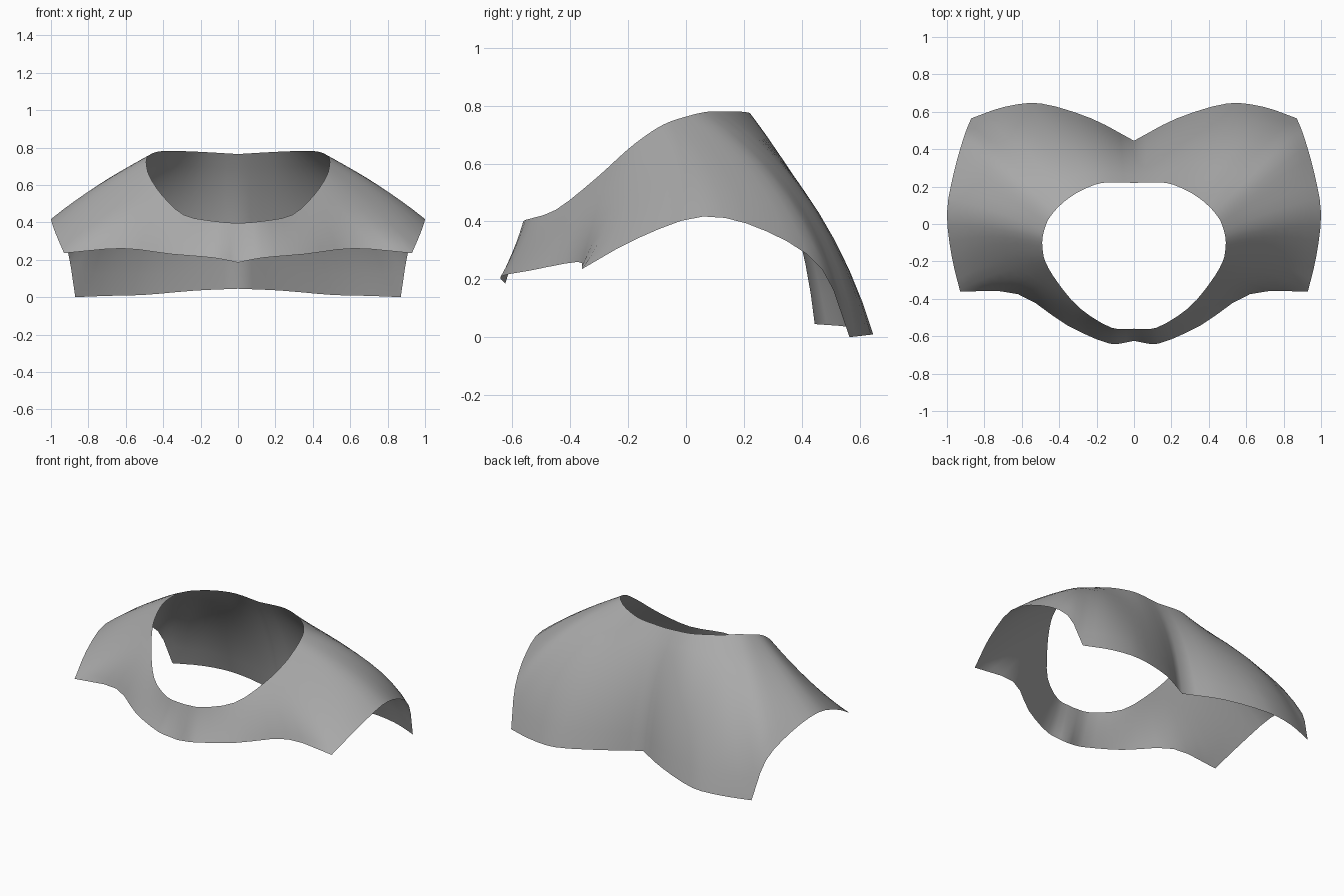
import bpy, bmesh
from mathutils import Vector

if "Cube" in bpy.data.objects:
    bpy.data.objects.remove(bpy.data.objects["Cube"])

# Ribs of the right half, from back centre over the shoulder to front centre.
# Each rib: neck edge, middle, outer edge.
RIBS = [
    ((0, .22, .765), (0, .365, .44), (0, .445, .045)),
    ((.17, .22, .775), (.2, .425, .44), (.23, .565, .035)),
    ((.28, .18, .78), (.40, .457, .43), (.5, .645, .012)),
    ((.36, .13, .78), (.56, .445, .445), (.69, .627, .007)),
    ((.41, .085, .78), (.68, .405, .455), (.87, .565, .0)),
    ((.44, .05, .775), (.725, .31, .535), (.908, .47, .235)),
    ((.465, .01, .765), (.745, .18, .58), (.962, .28, .365)),
    ((.487, -.06, .743), (.76, .02, .59), (1, .06, .417)),
    ((.49, -.12, .71), (.75, -.11, .53), (.975, -.17, .34)),
    ((.475, -.2, .65), (.72, -.26, .42), (.93, -.36, .235)),
    ((.41, -.31, .55), (.54, -.345, .41), (.62, -.375, .26)),
    ((.29, -.45, .44), (.325, -.495, .335), (.36, -.54, .23)),
    ((.12, -.555, .405), (.125, -.59, .31), (.13, -.64, .21)),
    ((0, -.56, .395), (0, -.59, .295), (0, -.625, .185)),
]
CORNERS = (4, 9)      # ribs that end at the sleeve corners
SUB, ROWS = 3, 8


def smooth_line(points, breaks=()):
    """Curve through the points, kept sharp at the breaks."""
    p = [Vector(q) for q in points]
    last = len(p) - 1

    def tangent(i, side):
        if i in (0, last) or i in breaks:
            j = i + side
            return (p[j] - p[i]) * side
        return (p[i + 1] - p[i - 1]) / 2

    out = []
    for i in range(last):
        a, b = tangent(i, 1), tangent(i + 1, -1)
        # keep long tangents from overshooting short spans
        span = (p[i + 1] - p[i]).length
        a, b = (v * min(1, span / max(v.length, 1e-6)) for v in (a, b))
        for k in range(SUB):
            t = k / SUB
            out.append(p[i] * (2*t**3 - 3*t**2 + 1) + a * (t**3 - 2*t**2 + t)
                       + p[i + 1] * (3*t**2 - 2*t**3) + b * (t**3 - t**2))
    return out + [p[last]]


neck = smooth_line([r[0] for r in RIBS])
middle = smooth_line([r[1] for r in RIBS])
outer = smooth_line([r[2] for r in RIBS], CORNERS)

# Single-sheet shoulder cape, right half
bm = bmesh.new()
grid = []
for n, m, o in zip(neck, middle, outer):
    row = []
    for k in range(ROWS + 1):
        t = k / ROWS
        row.append(bm.verts.new(n * (2*t - 1) * (t - 1) + m * 4*t * (1 - t)
                                + o * t * (2*t - 1)))
    grid.append(row)
for a, b in zip(grid, grid[1:]):
    for k in range(ROWS):
        bm.faces.new((a[k], a[k + 1], b[k + 1], b[k]))
bm.normal_update()
if sum(f.normal.z for f in bm.faces) < 0:
    bmesh.ops.reverse_faces(bm, faces=bm.faces[:])

mesh = bpy.data.meshes.new("shoulder_cape")
bm.to_mesh(mesh)
bm.free()
cape = bpy.data.objects.new("shoulder_cape", mesh)
bpy.context.collection.objects.link(cape)

# Left half
mirror = cape.modifiers.new("mirror", 'MIRROR')
mirror.use_clip = True

grey = bpy.data.materials.new("plain grey")
grey.diffuse_color = (.4, .4, .4, 1)
grey.use_nodes = True
grey.node_tree.nodes["Principled BSDF"].inputs["Base Color"].default_value = grey.diffuse_color
mesh.materials.append(grey)

bpy.context.view_layer.objects.active = cape
cape.select_set(True)
bpy.ops.object.shade_smooth_by_angle(angle=1.0)
